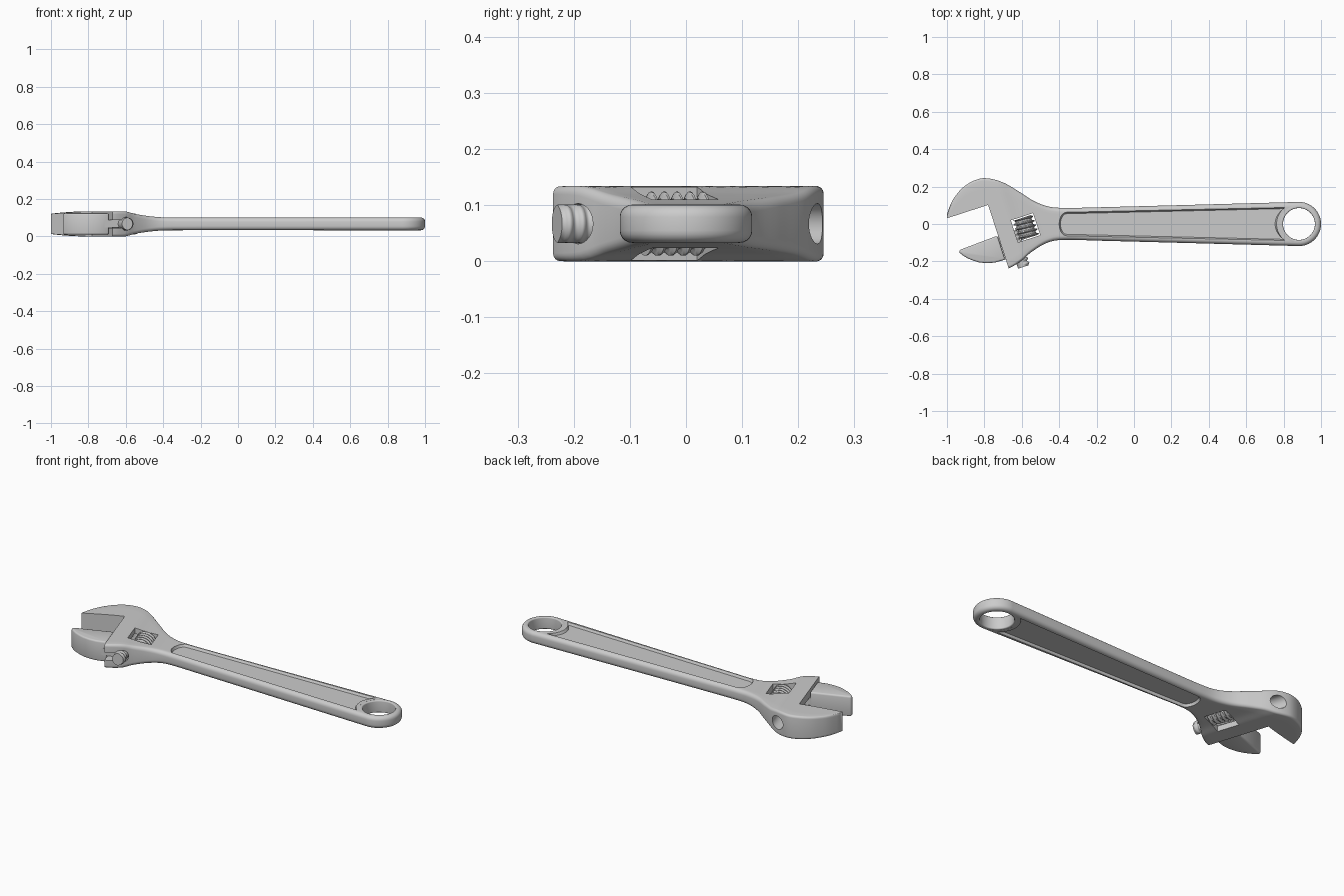
import bpy, bmesh
from math import sin, cos, pi, radians
from mathutils import Vector, Matrix

if "Cube" in bpy.data.objects:
    bpy.data.objects.remove(bpy.data.objects["Cube"])

ZC = 0.0665                       # mid-plane height
TILT = radians(18)                # head is turned against the handle
C, S = cos(TILT), sin(TILT)
OX, OY = -0.78, 0.102             # throat of the mouth: origin of the head frame


def head(u, v):
    return (OX + u * C - v * S, OY + u * S + v * C)


def interp(keys, x):
    """Smooth curve through (x, value) keys."""
    if x <= keys[0][0]:
        return keys[0][1]
    if x >= keys[-1][0]:
        return keys[-1][1]

    def slope(i):
        a, b = keys[max(i - 1, 0)], keys[min(i + 1, len(keys) - 1)]
        return (b[1] - a[1]) / (b[0] - a[0])
    for i in range(len(keys) - 1):
        (x0, y0), (x1, y1) = keys[i], keys[i + 1]
        if x <= x1:
            d = x1 - x0
            t = (x - x0) / d
            return ((2*t**3 - 3*t*t + 1) * y0 + (t**3 - 2*t*t + t) * d * slope(i)
                    + (3*t*t - 2*t**3) * y1 + (t**3 - t*t) * d * slope(i + 1))


def loft(name, rings, caps=True, closed=False, matrix=None):
    bm = bmesh.new()
    rows = [[bm.verts.new(p) for p in r] for r in rings]
    n = len(rows[0])
    pairs = list(zip(rows, rows[1:])) + ([(rows[-1], rows[0])] if closed else [])
    for a, b in pairs:
        for i in range(n):
            j = (i + 1) % n
            bm.faces.new((a[i], a[j], b[j], b[i]))
    if caps and not closed:
        bm.faces.new(rows[0])
        bm.faces.new(rows[-1])
    bmesh.ops.recalc_face_normals(bm, faces=bm.faces)
    me = bpy.data.meshes.new(name)
    if matrix:
        bm.transform(matrix)
    bm.to_mesh(me)
    bm.free()
    ob = bpy.data.objects.new(name, me)
    bpy.context.collection.objects.link(ob)
    return ob


def prism(name, pts, z0, z1):
    return loft(name, [[(x, y, z) for x, y in pts] for z in (z0, z1)])


def activate(ob):
    bpy.ops.object.select_all(action='DESELECT')
    ob.select_set(True)
    bpy.context.view_layer.objects.active = ob


def smooth(ob, angle=35):
    activate(ob)
    bpy.ops.object.shade_smooth_by_angle(angle=radians(angle))


def cut(ob, cutter):
    cutter.hide_render = True
    m = ob.modifiers.new('cut', 'BOOLEAN')
    m.operation, m.solver, m.object = 'DIFFERENCE', 'EXACT', cutter
    activate(ob)
    bpy.ops.object.modifier_apply(modifier=m.name)
    bpy.data.objects.remove(cutter)


def along_v(u):
    """Matrix that lays a z-axis lathe along the head's sliding direction."""
    x, y = head(u, 0)
    m = Matrix(((C, 0, -S), (S, 0, C), (0, -1, 0))).to_4x4()
    m.translation = Vector((x, y, ZC))
    return m


def turned(name, radius, vs, u, n=32):
    """Round bar along v; radius is a function of (v, angle)."""
    rings = [[(radius(v, 2*pi*i/n) * cos(2*pi*i/n), radius(v, 2*pi*i/n) * sin(2*pi*i/n), v)
              for i in range(n)] for v in vs]
    return loft(name, rings, matrix=along_v(u))


# Body: handle, neck and head lofted along x
TOP = [(-1, .05), (-.985, .095), (-.965, .135), (-.92, .19), (-.86, .23), (-.795, .245),
       (-.70, .222), (-.61, .17), (-.53, .12), (-.45, .092), (-.36, .086), (-.2, .089), (.885, .118)]
BOT = [(-1, -.255), (-.75, -.25), (-.67, -.237), (-.6, -.195), (-.555, -.155), (-.475, -.105),
       (-.4, -.086), (-.2, -.089), (.885, -.118)]
HALF = [(-1, .053), (-.9, .06), (-.8, .0655), (-.75, .0665), (-.66, .0665), (-.6, .054),
        (-.5, .041), (-.42, .035), (-.3, .034), (.9, .034)]
RAD = [(-.7, .013), (-.4, .022), (.9, .022)]


def section(x):
    yb, yt, r = interp(BOT, x), interp(TOP, x), interp(RAD, x)
    arc = [(r * (1 - cos(a)), r * (1 - sin(a))) for a in (pi / 2 * i / 5 for i in range(6))]
    half = [(yb + d, k) for d, k in arc]
    half += [(yb + r + (yt - yb - 2 * r) * i / 10, 0) for i in range(1, 10)]
    half += [(yt - d, k) for d, k in reversed(arc)]
    up = [(x, y, interp(HALF, x + .325 * y) - k) for y, k in half]
    return [(x, y, ZC + z) for x, y, z in up] + [(x, y, ZC - z) for x, y, z in reversed(up)]


xs = [-1 + .7 * (i / 56) ** 1.15 for i in range(57)] + [-.3 + 1.182 * i / 8 for i in range(1, 9)]
body = loft('wrench_body', [section(x) for x in xs])

# Mouth opening between the fixed jaw and the slide bar
cut(body, prism('mouth', [head(-.5, 0), head(0, 0), head(0, -.6), head(-.5, -.6)], -.1, .3))
# Bore and slot for the sliding jaw
cut(body, turned('bore', lambda v, a: .036, (-.5, .3), .083))
cut(body, prism('slot', [head(-.05, -.03), head(.083, -.03), head(.083, -.6), head(-.05, -.6)],
                ZC - .022, ZC + .022))
# Window for the adjusting screw
cut(body, prism('window', [head(.09, -.24), head(.215, -.24), head(.215, -.116), head(.09, -.116)],
                -.1, .3))


# Recessed panel on both faces of the handle
def panel(d):
    pts = [(-.36 + (.045 - d) * cos(a) * .9, (.055 - d) * sin(a) + .008 * sin(a))
           for a in (pi / 2 + pi * i / 10 for i in range(11))]
    pts += [(.882 + (.12 + d) * cos(a), (.115 - d * 1.0) * sin(a))
            for a in (radians(230 - 10 * i) for i in range(11))]
    return pts


for side in (1, -1):
    rings = [[(x, y, ZC + side * z) for x, y in panel(d)]
             for z, d in ((.021, .008), (.034, 0), (.06, -.001))]
    cut(body, loft('panel_cutter', rings))

# Hanging ring at the handle end
hole = [(.882 + .1 * cos(2*pi*i/48), .1 * sin(2*pi*i/48)) for i in range(48)]
cut(body, prism('hole', hole, -.1, .3))
smooth(body)

prof = []
for r0, z0, rad, a0 in ((.096, .012, .022, 0), (.091, .028, .006, 90),
                        (.091, -.028, .006, 180), (.096, -.012, .022, 270)):
    prof += [(r0 + rad * cos(radians(a0 + 18 * i)), z0 + rad * sin(radians(a0 + 18 * i)))
             for i in range(6)]
ring = loft('hanging_ring', [[(.882 + r * cos(2*pi*k/64), r * sin(2*pi*k/64), ZC + z)
                              for r, z in prof] for k in range(64)], closed=True)
smooth(ring)

# Sliding jaw with its web
JAW = [(-.004, -.172), (-.222, -.182), (-.224, -.196), (-.212, -.215), (-.192, -.238),
       (-.166, -.260), (-.138, -.279), (-.1, -.295), (-.062, -.304), (-.004, -.306)]
jaw = prism('sliding_jaw', [head(u, v) for u, v in JAW], ZC - .057, ZC + .057)
bev = jaw.modifiers.new('soft_edges', 'BEVEL')
bev.width, bev.segments, bev.limit_method, bev.angle_limit = .009, 3, 'ANGLE', radians(50)
activate(jaw)
bpy.ops.object.modifier_apply(modifier=bev.name)
smooth(jaw)
prism('jaw_web', [head(-.03, -.178), head(.08, -.178), head(.08, -.306), head(-.03, -.306)],
      ZC - .02, ZC + .02)

# Toothed rack of the sliding jaw: teeth only on the side facing the screw
PITCH = .024


def rack_radius(v, a):
    groove = .5 - .5 * cos(2 * pi * v / PITCH)
    return .034 - .009 * groove * max(0, cos(a)) ** .5


rack = turned('jaw_rack', rack_radius, [-.374 + PITCH * i / 6 for i in range(51)], .081)
smooth(rack, 50)


# Adjusting screw with a helical thread
def screw_radius(v, a):
    t = (v / PITCH + a / (2 * pi)) % 1
    return .044 + .013 * min(1, max(0, 1.5 - abs(4 * t - 2) * 1.3))


screw = turned('adjusting_screw', screw_radius, [-.234 + .112 * i / 56 for i in range(57)], .1535, 40)
smooth(screw, 40)
